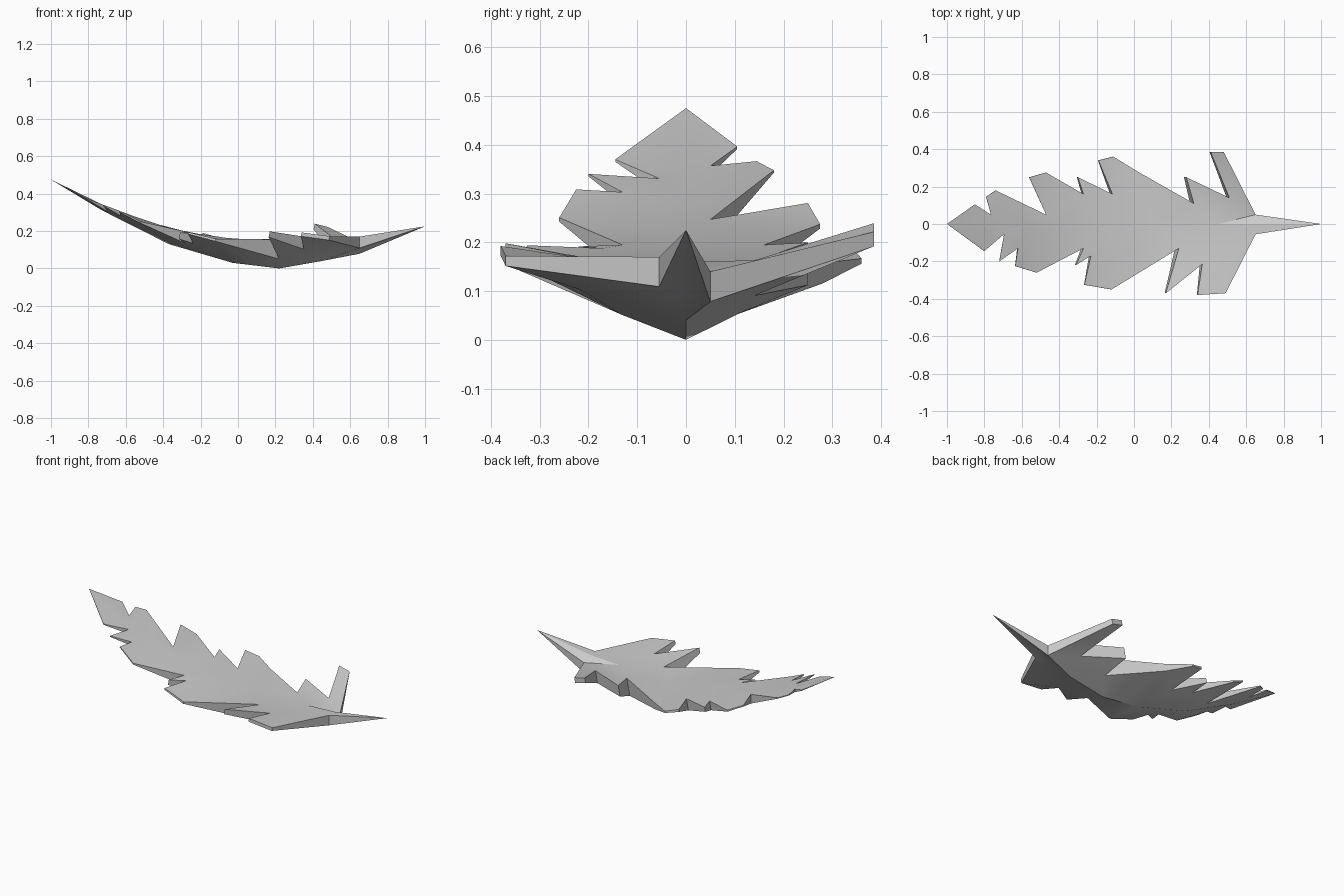
import bpy, bmesh
from mathutils import Vector
from mathutils.geometry import delaunay_2d_cdt

if "Cube" in bpy.data.objects:
    bpy.data.objects.remove(bpy.data.objects["Cube"])

# Jagged outline: x, y, top height offset (two sides of the leaf)
LEFT = [(.65, .05, -.03), (.48, .385, .06), (.41, .385, .08), (.51, .14, 0), (.28, .25, .02),
        (.32, .11, 0), (.02, .28, 0), (-.11, .36, 0), (-.19, .34, .01), (-.115, .16, 0),
        (-.3, .25, 0), (-.27, .16, 0), (-.47, .275, -.01), (-.56, .25, 0), (-.47, .05, 0),
        (-.74, .18, 0), (-.79, .145, 0), (-.765, .05, 0), (-.85, .105, 0)]
RIGHT = [(.65, -.055, 0), (.49, -.37, .01), (.34, -.38, .035), (.365, -.215, .01), (.17, -.37, .045),
         (.24, -.13, 0), (-.12, -.35, -.01), (-.265, -.325, 0), (-.23, -.17, 0), (-.31, -.22, -.01),
         (-.27, -.13, 0), (-.52, -.26, -.015), (-.635, -.225, 0), (-.62, -.13, 0), (-.72, -.2, 0),
         (-.695, -.055, 0), (-.8, -.145, 0)]

# Lengthwise curves: top line, keel line, width at which thickness vanishes
TOP = [(-1, .475), (-.8, .37), (-.47, .247), (-.33, .205), (-.07, .16), (.17, .153), (.45, .16), (.65, .17), (1, .225)]
KEEL = [(-1, .475), (-.73, .312), (-.37, .13), (-.03, .03), (.22, 0), (.45, .04), (.65, .103), (1, .225)]
WIDTH = [(-1, .1), (-.8, .19), (-.5, .31), (-.1, .4), (.2, .42), (.45, .4), (.65, .6), (1, .6)]


def curve(pts, x):
    for (a, p), (b, q) in zip(pts, pts[1:]):
        if x <= b + 1e-6:
            return p + (q - p) * (x - a) / (b - a)
    return pts[-1][1]


# Triangulate the outline together with the midrib
outline = [(1, 0, 0)] + LEFT + [(-1, 0, 0)] + RIGHT[::-1]
n = len(outline)
mid = [-.73, -.55, -.37, -.2, -.03, .1, .22, .45, .65]
points = outline + [(x, 0, 0) for x in mid]
edges = [(i, (i + 1) % n) for i in range(n)]
rib = [len(LEFT) + 1] + list(range(n, len(points))) + [0]
edges += list(zip(rib, rib[1:]))
co, _, faces, orig, _, _ = delaunay_2d_cdt([Vector(p[:2]) for p in points], edges, [], 1, 1e-5)

# Nearly flat top, V-shaped keeled underside
bm = bmesh.new()
top, bot = [], []
for p, o in zip(co, orig):
    x, y = p
    dz = points[o[0]][2] if o else 0
    zt = curve(TOP, x) + dz
    t = (curve(TOP, x) - curve(KEEL, x)) * max(0, 1 - abs(y) / curve(WIDTH, x)) + max(0, dz) * .3
    if abs(x) < .99:
        t = max(t, .005)
    v = bm.verts.new((x, y, zt))
    top.append(v)
    shift = .2 * t if abs(y) > .1 else 0
    bot.append(v if abs(x) > .99 else bm.verts.new((x - shift, y, zt - t)))

count = {}
for f in faces:
    bm.faces.new([top[i] for i in f])
    bm.faces.new([bot[i] for i in reversed(f)])
    for a, b in zip(f, f[1:] + f[:1]):
        count[(a, b)] = 1

# Edge walls inside the notches
for a, b in count:
    if (b, a) not in count:
        ring = list(dict.fromkeys([top[b], top[a], bot[a], bot[b]]))
        if len(ring) > 2:
            bm.faces.new(ring)
bmesh.ops.recalc_face_normals(bm, faces=bm.faces)

mesh = bpy.data.meshes.new("curled_leaf")
bm.to_mesh(mesh)
bm.free()
leaf = bpy.data.objects.new("curled_leaf", mesh)
bpy.context.collection.objects.link(leaf)
bpy.context.view_layer.objects.active = leaf
leaf.select_set(True)
bpy.ops.object.shade_smooth_by_angle(angle=.5)
